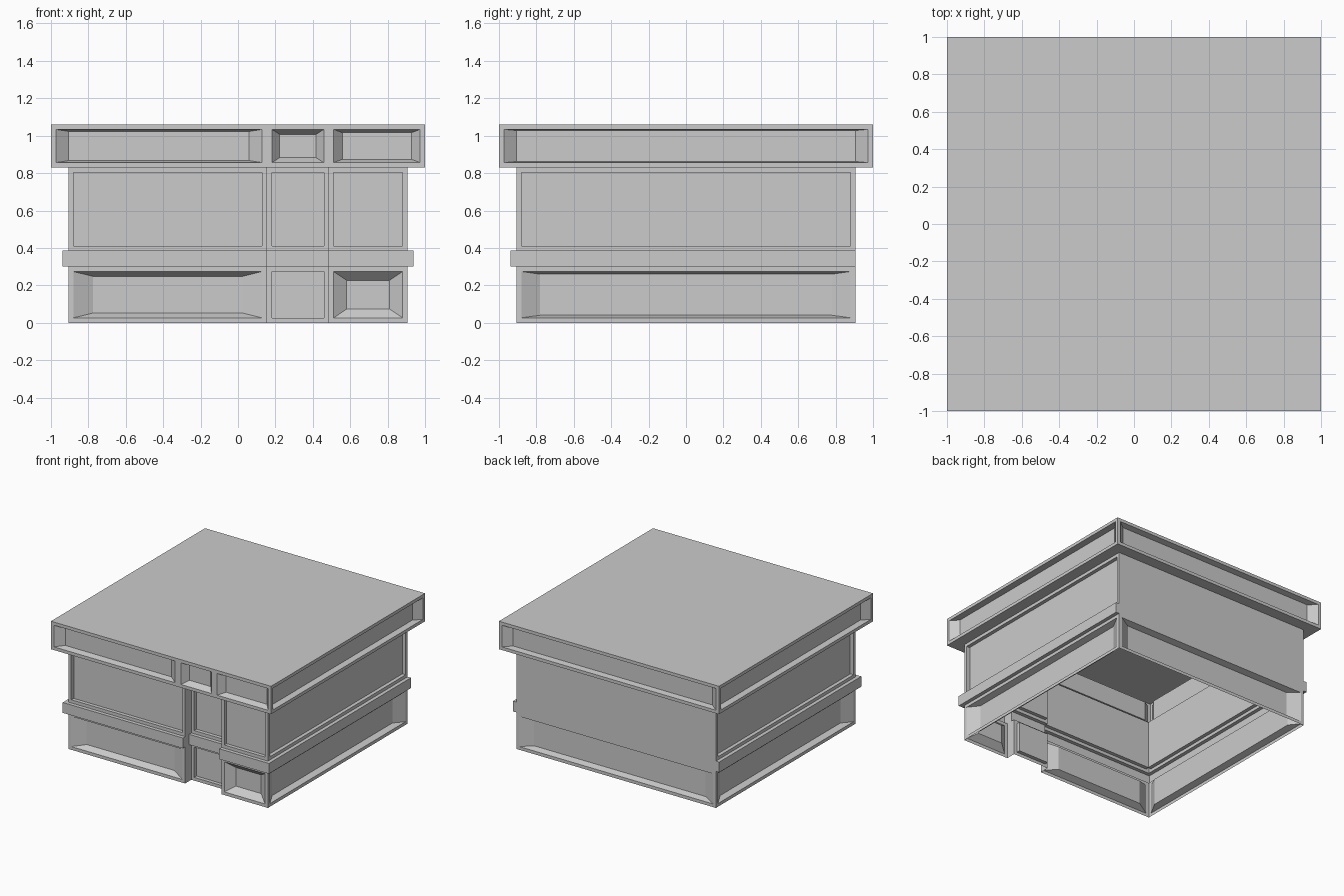
import bpy, bmesh
from mathutils import Vector

if "Cube" in bpy.data.objects:
    bpy.data.objects.remove(bpy.data.objects["Cube"])

B = 0.907            # half size of the body
D0, D1 = 0.155, 0.485  # door bay, left and right
R = B - 0.08         # recessed door plane
Z1, Z2, Z3, Z4 = 0.30, 0.385, 0.83, 1.06
MARGIN = 0.037


def quad(bm, pts, facing=None):
    f = bm.faces.new([bm.verts.new(p) for p in pts])
    f.normal_update()
    if facing and f.normal.dot(Vector(facing)) < 0:
        f.normal_flip()
    return f


def wall(bm, a, b, z0, z1, depth=0.0, scale=1.0):
    """Upright wall from a to b (left to right seen from outside), with an optional sunk panel."""
    f = quad(bm, [(*a, z0), (*b, z0), (*b, z1), (*a, z1)])
    if not depth:
        return
    bmesh.ops.inset_individual(bm, faces=[f], thickness=MARGIN, depth=0)
    f.normal_update()
    n = f.normal.copy()
    inner = bmesh.ops.extrude_discrete_faces(bm, faces=[f])["faces"][0]
    c = inner.calc_center_median()
    for v in inner.verts:
        v.co = c + (v.co - c) * scale - n * depth


def finish(name, bm):
    bmesh.ops.remove_doubles(bm, verts=bm.verts, dist=0.0005)
    me = bpy.data.meshes.new(name)
    bm.to_mesh(me)
    bm.free()
    ob = bpy.data.objects.new(name, me)
    bpy.context.collection.objects.link(ob)


# Body outline, from back left round the front to back right
body = [(-B, B), (-B, -B), (D0, -B), (D0, -R), (D1, -R), (D1, -B), (B, -B), (B, B)]
P = 0.937            # band outline
Q = R + 0.03
band = [(-P, B), (-P, -P), (D0, -P), (D0, -Q), (D1, -Q), (D1, -P), (P, -P), (P, B)]


def storey(name, z0, z1, panels):
    bm = bmesh.new()
    for a, b, (depth, scale) in zip(body, body[1:], panels):
        wall(bm, a, b, z0, z1, depth, scale)
    return name, bm


# Lower storey: sloped panels, flat door panel, panelled back
plain = (0, 1)
flat = (0.03, 1)
name, bm = storey("lower_walls", 0, Z1,
                  [(0.05, 0.885), (0.05, 0.79), plain, flat, plain, (0.05, 0.62), (0.05, 0.885)])
wall(bm, (B, B), (-B, B), 0, Z1, 0.05, 0.885)
finish(name, bm)

# Upper storey: straight sunk panels, plain back
name, bm = storey("upper_walls", Z2, Z3, [flat, flat, plain, flat, plain, flat, flat])
wall(bm, (B, B), (-B, B), Z1, Z3)
finish(name, bm)

# Band between the storeys, stopping at the back
bm = bmesh.new()
for i in range(7):
    wall(bm, band[i], band[i + 1], Z1, Z2)
    if i not in (2, 4):
        for z, d in ((Z1, -1), (Z2, 1)):
            quad(bm, [(*p, z) for p in (body[i], body[i + 1], band[i + 1], band[i])], (0, 0, d))
for i in (0, 7):
    quad(bm, [(*body[i], Z1), (*band[i], Z1), (*band[i], Z2), (*body[i], Z2)], (0, 1, 0))
finish("band", bm)

# Overhanging cornice with panels on all sides
bm = bmesh.new()
for x0, x1, s in ((-1, D0, 0.875), (D0, D1, 0.7), (D1, 1, 0.8)):
    wall(bm, (x0, -1), (x1, -1), Z3, Z4, 0.05, s)
for a, b in (((1, -1), (1, 1)), ((1, 1), (-1, 1)), ((-1, 1), (-1, -1))):
    wall(bm, a, b, Z3, Z4, 0.05, 0.93)
# Underside of the overhang, including the door recess
for x0, x1, y0, y1 in ((-1, 1, -1, -B), (-1, 1, B, 1), (-1, -B, -B, B),
                       (B, 1, -B, B), (D0, D1, -B, -R)):
    quad(bm, [(x0, y0, Z3), (x1, y0, Z3), (x1, y1, Z3), (x0, y1, Z3)], (0, 0, -1))
finish("cornice", bm)

# Flat roof
bm = bmesh.new()
quad(bm, [(-1, -1, Z4), (1, -1, Z4), (1, 1, Z4), (-1, 1, Z4)], (0, 0, 1))
finish("roof", bm)
